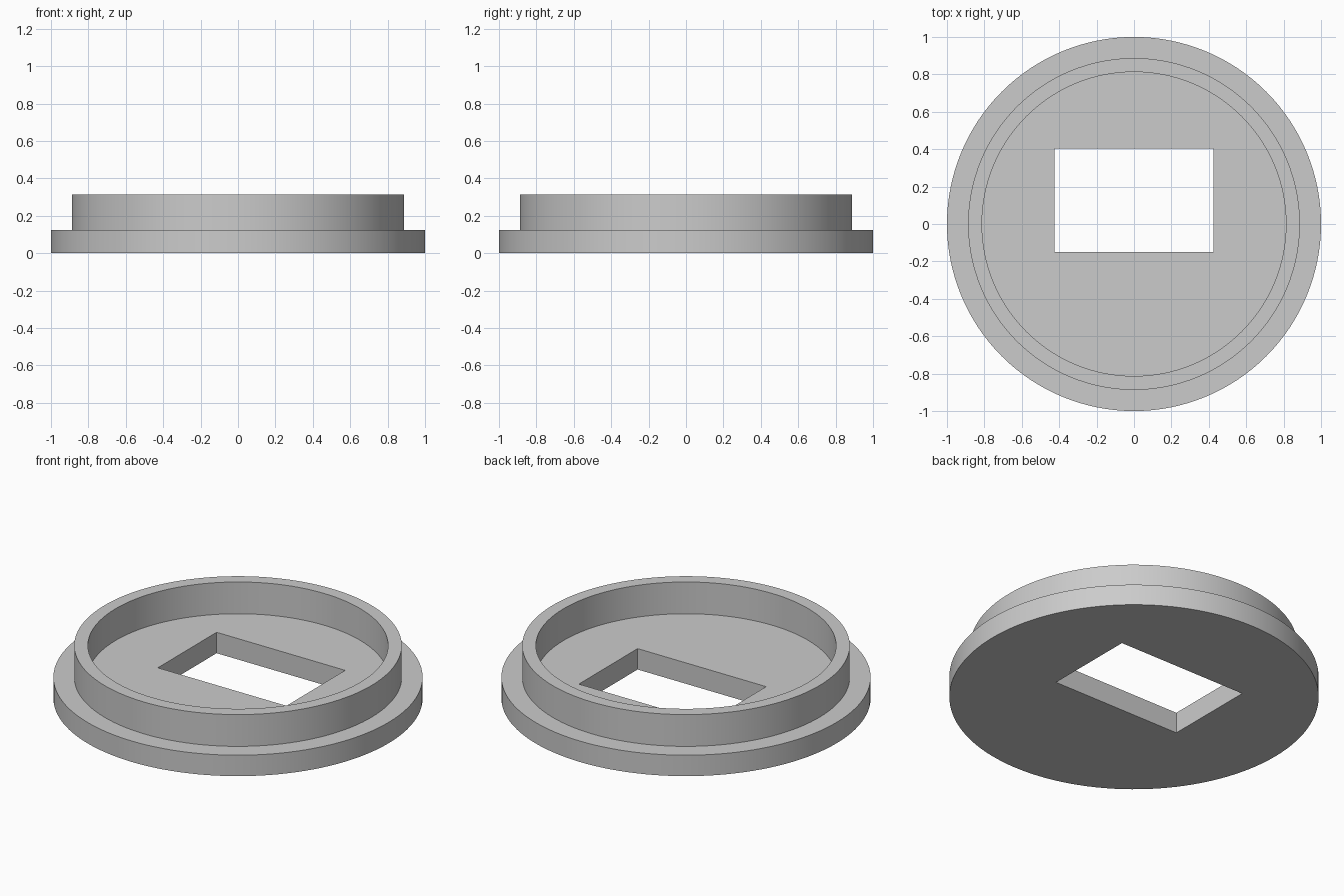
import bpy, bmesh, math

SEGMENTS = 128
BASE_TOP, RIM_TOP = 0.125, 0.315
OUTER, RIM_OUT, RIM_IN = 1.0, 0.887, 0.813
# Window opening: left, right, front, back
X0, X1, Y0, Y1 = -0.425, 0.425, -0.15, 0.405

cube = bpy.data.objects.get("Cube")
if cube:
    bpy.data.objects.remove(cube, do_unlink=True)

grey = bpy.data.materials.new("light_grey")
grey.use_nodes = True
colour = (0.6, 0.6, 0.6, 1)
grey.diffuse_color = colour
grey.node_tree.nodes["Principled BSDF"].inputs["Base Color"].default_value = colour


def make_object(name, bm):
    bmesh.ops.recalc_face_normals(bm, faces=bm.faces)
    mesh = bpy.data.meshes.new(name)
    bm.to_mesh(mesh)
    bm.free()
    mesh.materials.append(grey)
    obj = bpy.data.objects.new(name, mesh)
    bpy.context.collection.objects.link(obj)
    return obj


# Flanged cap: stepped profile turned around the z axis, flat discs closing it
profile = [(OUTER, 0), (OUTER, BASE_TOP), (RIM_OUT, BASE_TOP),
           (RIM_OUT, RIM_TOP), (RIM_IN, RIM_TOP), (RIM_IN, BASE_TOP)]
bm = bmesh.new()
rings = []
for radius, z in profile:
    angles = [math.tau * i / SEGMENTS for i in range(SEGMENTS)]
    rings.append([bm.verts.new((radius * math.cos(a), radius * math.sin(a), z))
                  for a in angles])
for lower, upper in zip(rings, rings[1:]):
    for i in range(SEGMENTS):
        j = (i + 1) % SEGMENTS
        bm.faces.new((lower[i], lower[j], upper[j], upper[i]))
bm.faces.new(rings[0])
bm.faces.new(rings[-1])
cap = make_object("flanged_cap", bm)

# Rectangular opening through the floor
bm = bmesh.new()
bmesh.ops.create_cube(bm, size=1)
for v in bm.verts:
    v.co.x = X1 if v.co.x > 0 else X0
    v.co.y = Y1 if v.co.y > 0 else Y0
cutter = make_object("opening_cutter", bm)
cutter.hide_render = True

cut = cap.modifiers.new("opening", 'BOOLEAN')
cut.operation = 'DIFFERENCE'
cut.solver = 'EXACT'
cut.object = cutter

bpy.ops.object.select_all(action='DESELECT')
cap.select_set(True)
bpy.context.view_layer.objects.active = cap
bpy.ops.object.modifier_apply(modifier=cut.name)
bpy.data.objects.remove(cutter, do_unlink=True)
bpy.ops.object.shade_smooth_by_angle(angle=math.radians(30))
